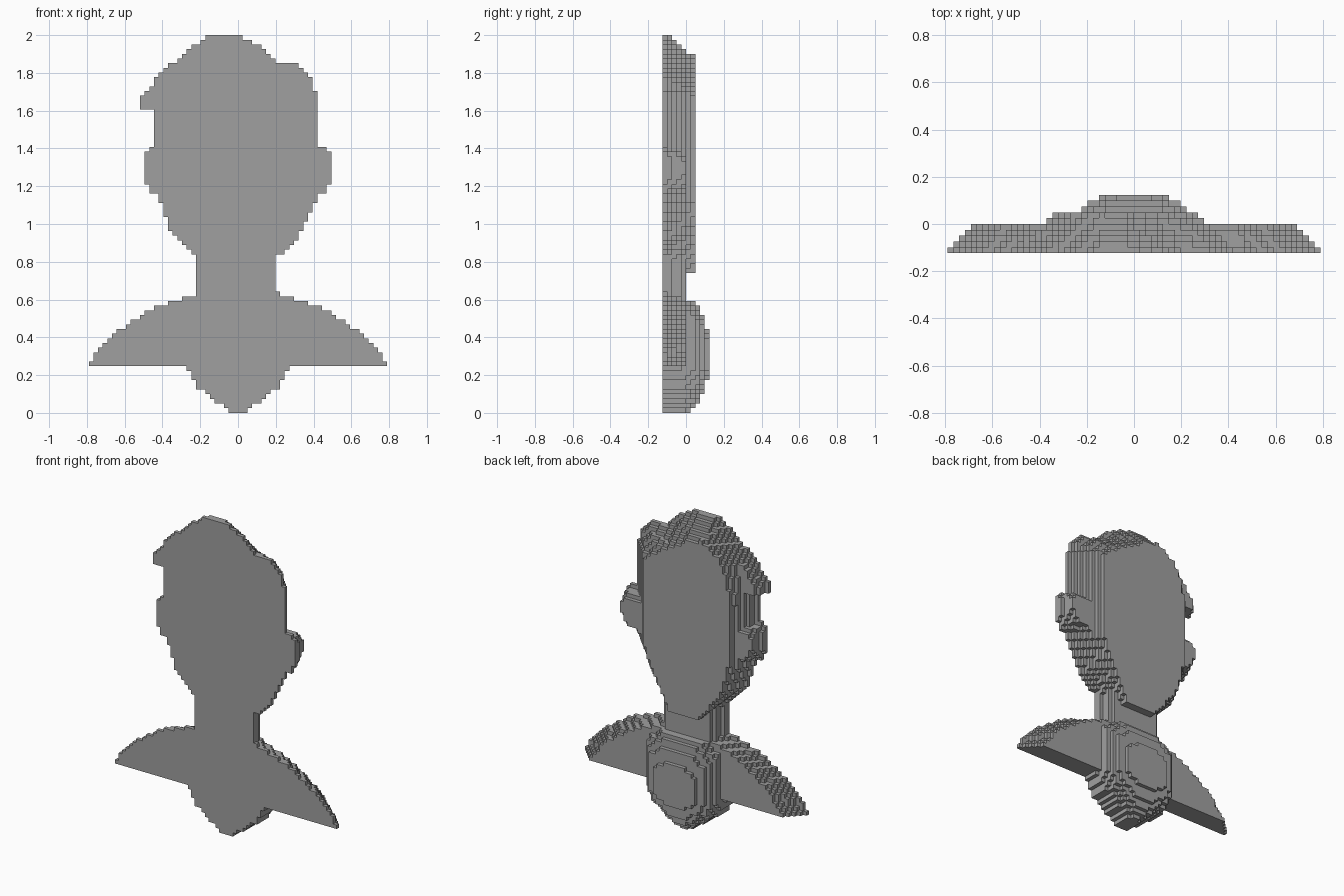
import bpy
import bmesh
from mathutils import Vector

# Remove the default cube only
if "Cube" in bpy.data.objects:
    bpy.data.objects.remove(bpy.data.objects["Cube"], do_unlink=True)

ROWS, COLS, LAYERS = 81, 64, 10
CELL = 2 / ROWS

stone = bpy.data.materials.new("plain_grey")
stone.use_nodes = True
grey = (0.35, 0.35, 0.35, 1)
stone.diffuse_color = grey
stone.node_tree.nodes["Principled BSDF"].inputs["Base Color"].default_value = grey


def inside(outline, x, z):
    """Even-odd test of a point against a closed outline."""
    hit = False
    previous = outline[-1]
    for point in outline:
        if (point[1] > z) != (previous[1] > z):
            slope = (previous[0] - point[0]) / (previous[1] - point[1])
            if x < point[0] + slope * (z - point[1]):
                hit = not hit
        previous = point
    return hit


def mirrored(half):
    """Complete a symmetric outline from its +x half."""
    return half + [(-x, z) for x, z in reversed(half)]


def relief(front, back, layers, power=1):
    """Cells of a relief whose outline blends from front to back."""
    cells = set()
    for j in range(layers):
        t = (j / (layers - 1)) ** power
        outline = [Vector(a).lerp(Vector(b), t) for a, b in zip(front, back)]
        for i in range(COLS):
            for k in range(ROWS):
                x = (i + 0.5 - COLS / 2) * CELL
                if inside(outline, x, (k + 0.5) * CELL):
                    cells.add((i, j, k))
    return cells


def build(name, cells, solid):
    """Make a mesh from the exposed sides of a part's cells."""
    bm = bmesh.new()
    corners = {}

    def corner(p):
        if p not in corners:
            corners[p] = bm.verts.new(((p[0] - COLS / 2) * CELL,
                                       (p[1] - LAYERS / 2) * CELL,
                                       p[2] * CELL))
        return corners[p]

    for cell in sorted(cells):
        for axis in range(3):
            u, v = (axis + 1) % 3, (axis + 2) % 3
            for side in (0, 1):
                beside = list(cell)
                beside[axis] += 2 * side - 1
                if tuple(beside) in solid:
                    continue
                ring = []
                for du, dv in ((0, 0), (1, 0), (1, 1), (0, 1)):
                    p = list(cell)
                    p[axis] += side
                    p[u] += du
                    p[v] += dv
                    ring.append(corner(tuple(p)))
                bm.faces.new(ring if side else ring[::-1])
    mesh = bpy.data.meshes.new(name)
    bm.to_mesh(mesh)
    bm.free()
    mesh.materials.append(stone)
    bpy.context.collection.objects.link(bpy.data.objects.new(name, mesh))


parts = {}

# Head: wide silhouette in front, smaller flat oval behind
head_front = [(-.14, 2.01), (-.03, 2.01), (.1, 1.95), (.2, 1.86), (.32, 1.85),
              (.39, 1.78), (.42, 1.66), (.42, 1.14), (.36, 1.03), (.32, .92),
              (.2, .82), (.14, .75), (-.14, .75), (-.23, .84), (-.35, .95),
              (-.41, 1.12), (-.44, 1.2), (-.45, 1.62), (-.45, 1.75),
              (-.35, 1.85), (-.22, 1.95)]
head_back = [(-.14, 1.89), (-.06, 1.88), (0, 1.84), (.12, 1.78), (.2, 1.73),
             (.27, 1.67), (.28, 1.6), (.28, 1.17), (.23, 1.03), (.18, .93),
             (.1, .78), (.08, .73), (-.1, .73), (-.14, .77), (-.27, .93),
             (-.33, 1.1), (-.34, 1.2), (-.34, 1.6), (-.3, 1.75),
             (-.25, 1.83), (-.18, 1.87)]
parts["head"] = relief(head_front, head_back, 7)

# Ears and the hair tuft over the right temple
ear = [(.3, 1.4), (.47, 1.4), (.5, 1.36), (.5, 1.26), (.47, 1.17), (.3, 1.1)]
ear_back = [(x * .92, 1.28 + (z - 1.28) * .7) for x, z in ear]
parts["left_ear"] = relief(ear, ear_back, 5)
parts["right_ear"] = {(COLS - 1 - i, j, k) for i, j, k in parts["left_ear"]}
tuft = [(-.52, 1.605), (-.52, 1.65), (-.44, 1.76), (-.3, 1.85), (-.3, 1.605)]
parts["hair_tuft"] = relief(tuft, [(x * .9, z) for x, z in tuft], 4)

# Neck
neck = [(-.23, .5), (-.23, .9), (.2, .9), (.2, .5)]
parts["neck"] = relief(neck, [(x * .75, z) for x, z in neck], 5)

# Shoulders
shoulders = mirrored([(.2, .645), (.27, .61), (.43, .56), (.54, .5), (.64, .43),
                      (.71, .36), (.81, .245)])
shoulders_back = mirrored([(.15, .6), (.25, .58), (.38, .53), (.49, .46),
                           (.57, .4), (.62, .34), (.7, .245)])
parts["shoulders"] = relief(shoulders, shoulders_back, 5)

# Rounded chest base that bulges out behind
chest = mirrored([(.14, .61), (.26, .53), (.26, .23), (.21, .13), (.1, .05),
                  (.03, 0)])
chest_back = mirrored([(.06, .44), (.15, .4), (.16, .27), (.13, .22),
                       (.09, .19), (.03, .17)])
parts["chest_base"] = relief(chest, chest_back, LAYERS, 5)

# Each cell belongs to one part, and only outer sides are made
solid = set().union(*parts.values())
taken = set()
for part_name, part_cells in parts.items():
    build(part_name, part_cells - taken, solid)
    taken |= part_cells
